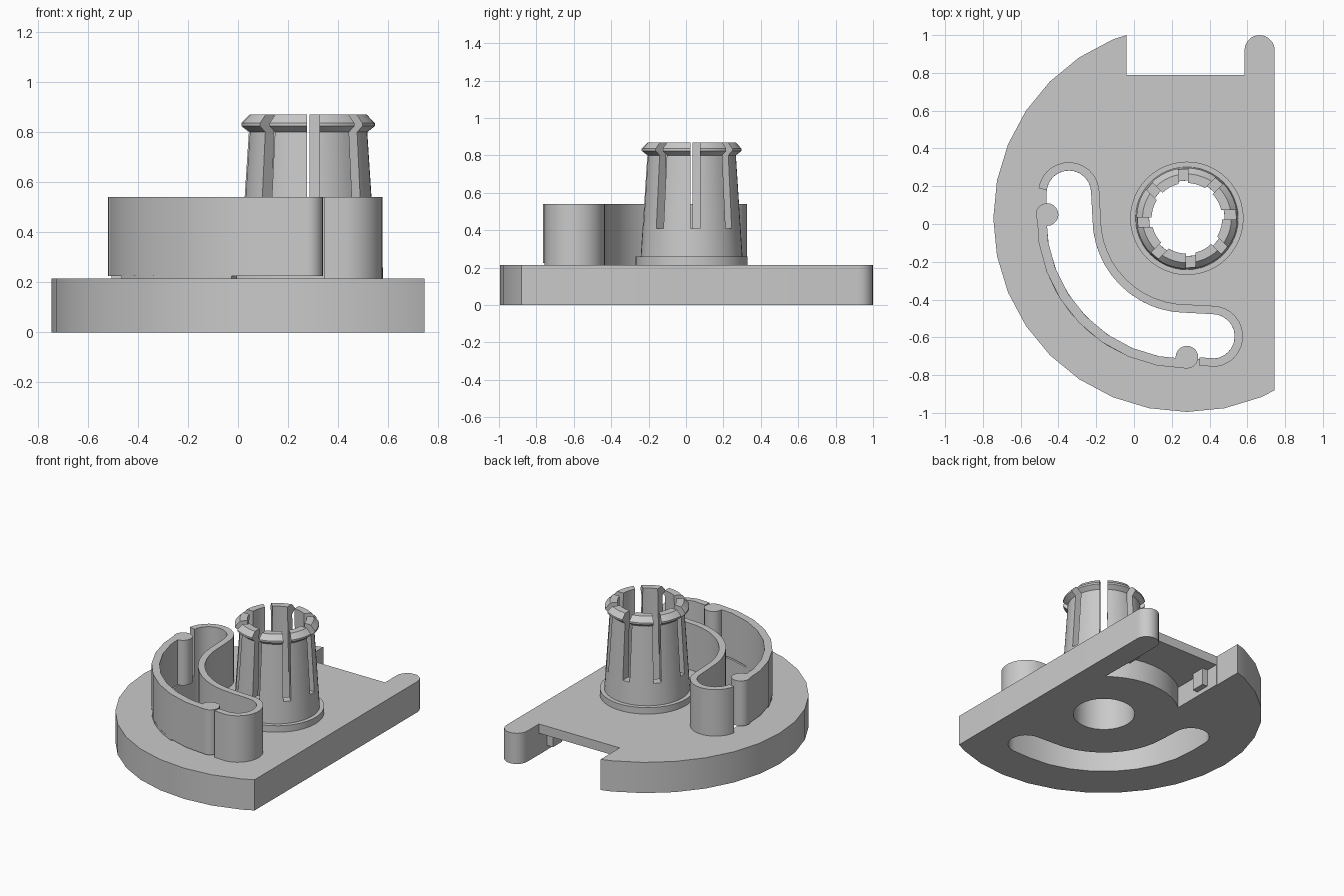
import bpy, bmesh
from math import cos, sin, pi, radians, hypot
from mathutils import Matrix

cube = bpy.data.objects.get("Cube")
if cube:
    bpy.data.objects.remove(cube)

CX, CY = 0.28, 0.03      # hub axis
PLATE_TOP, WALL_TOP = 0.215, 0.54

grey = bpy.data.materials.new("plain_grey")
grey.use_nodes = True
colour = (0.59, 0.59, 0.59, 1)
grey.diffuse_color = colour
grey.node_tree.nodes["Principled BSDF"].inputs["Base Color"].default_value = colour


def arc(x, y, r, a0, a1, n):
    """Points along an arc, angles in degrees."""
    return [(x + r * cos(radians(a0 + (a1 - a0) * i / n)),
             y + r * sin(radians(a0 + (a1 - a0) * i / n))) for i in range(n + 1)]


def make(name, bm):
    bmesh.ops.recalc_face_normals(bm, faces=bm.faces)
    mesh = bpy.data.meshes.new(name)
    bm.to_mesh(mesh)
    bm.free()
    mesh.materials.append(grey)
    obj = bpy.data.objects.new(name, mesh)
    bpy.context.collection.objects.link(obj)
    return obj


def prism(name, pts, z0, z1):
    """Closed solid with the outline as its bottom and top."""
    bm = bmesh.new()
    low = [bm.verts.new((x, y, z0)) for x, y in pts]
    high = [bm.verts.new((x, y, z1)) for x, y in pts]
    bm.faces.new(low[::-1])
    bm.faces.new(high)
    for i in range(len(pts)):
        j = (i + 1) % len(pts)
        bm.faces.new((low[i], low[j], high[j], high[i]))
    return make(name, bm)


def box(name, x0, x1, y0, y1, z0, z1):
    return prism(name, [(x0, y0), (x1, y0), (x1, y1), (x0, y1)], z0, z1)


def disc(r, x=CX, y=CY, n=32):
    return arc(x, y, r, 0, 360, n)[:-1]


def ribbon(path, width):
    """Closed outline of a strip following a path."""
    left, right = [], []
    for i, (x, y) in enumerate(path):
        ax, ay = path[max(i - 1, 0)]
        bx, by = path[min(i + 1, len(path) - 1)]
        d = hypot(bx - ax, by - ay)
        nx, ny = (ay - by) / d * width / 2, (bx - ax) / d * width / 2
        left.append((x + nx, y + ny))
        right.append((x - nx, y - ny))
    return left + right[::-1]


def mirrored(pts):
    """Mirror across the diagonal through the hub, reversing the order."""
    return [(CX + y - CY, CY + x - CX) for x, y in reversed(pts)]


def cut(obj, cutter):
    mod = obj.modifiers.new("cut", "BOOLEAN")
    mod.operation, mod.solver, mod.object = "DIFFERENCE", "EXACT", cutter
    bpy.context.view_layer.objects.active = obj
    bpy.ops.object.modifier_apply(modifier=mod.name)
    bpy.data.objects.remove(cutter)


# Base plate: clipped disc with a notch and a rounded tab
rim = arc(CX, CY, 1.025, 292.5, 112.5, 16)
outline = [(0.745, -0.88)] + rim + [(-0.04, 1.0), (-0.04, 0.79), (0.585, 0.79)]
outline += arc(0.665, 0.92, 0.08, 180, 0, 10)
plate = prism("base_plate", outline, 0, PLATE_TOP)
cut(plate, prism("bore_cutter", disc(0.2), -0.1, 0.4))

# Curved slot through the plate, with rounded ends
HX, HY = CX - 0.625, CY + 0.135
hook_in = arc(HX, HY, 0.118, 0, 180, 12)
slot = arc(CX, CY, 0.745, 180, 270, 8) + mirrored(hook_in)
slot += arc(CX, CY, 0.5, 270, 180, 10) + hook_in
cut(plate, prism("slot_cutter", slot, -0.1, 0.4))

# Channel under the plate from the hub boss to the notch
channel = arc(CX, CY, 0.49, 51, 130, 10) + [(-0.035, 0.85), (0.583, 0.85)]
cut(plate, prism("channel_cutter", channel, -0.1, 0.15))

# Small ribs on the channel walls
ribs = [box("channel_rib_left", 0.54, 0.6, 0.6, 0.7, 0.03, 0.16),
        box("channel_rib_right", -0.05, 0.005, 0.6, 0.7, 0.03, 0.16)]

# Hub: lathed collar and tapered collet with a snap lip
profile = [(0.2, 0.2), (0.3, 0.2), (0.3, 0.26), (0.272, 0.26), (0.237, 0.8),
           (0.267, 0.824), (0.267, 0.836), (0.235, 0.87), (0.187, 0.87), (0.2, 0.42)]
bm = bmesh.new()
SEG = 48
rings = [[bm.verts.new((CX + r * cos(2 * pi * s / SEG), CY + r * sin(2 * pi * s / SEG), z))
          for r, z in profile] for s in range(SEG)]
for s in range(SEG):
    a, b = rings[s], rings[(s + 1) % SEG]
    for i in range(len(profile)):
        j = (i + 1) % len(profile)
        bm.faces.new((a[i], b[i], b[j], a[j]))
hub = make("hub_collet", bm)

# Eight slits, each to one side of its radius, split the collet into fingers
for k in range(8):
    slit = box("slit_cutter", 0.1, 0.4, -0.005, 0.045, 0.41, 1.0)
    turn = Matrix.Rotation(radians(45 * k), 4, "Z")
    slit.data.transform(Matrix.Translation((CX, CY, 0)) @ turn)
    cut(hub, slit)

# Inner spring wall: hook, arc round the hub, mirrored hook with a longer tip
hook = arc(HX, HY, 0.14, 172, 0, 14)
path = hook + arc(CX, CY, 0.478, 180, 270, 12) + mirrored(hook) + [(0.345, -0.728)]
inner_wall = prism("inner_spring_wall", ribbon(path, 0.044), 0.2, WALL_TOP)

# Outer spring arm, free at both ends, on a shorter foot
arm = prism("outer_spring_arm", ribbon(arc(CX, CY, 0.77, 178, 270, 8), 0.05), 0.225, WALL_TOP)
foot = prism("outer_arm_foot", ribbon(arc(CX, CY, 0.77, 200, 247.5, 5), 0.05), 0.2, 0.23)
knobs = [prism("arm_knob_" + side, disc(0.06, x, y, 20), 0.225, WALL_TOP)
         for side, x, y in (("back", CX - 0.74, CY + 0.02), ("front", CX, CY - 0.735))]

# Smooth the round surfaces, keep hard edges
bpy.ops.object.select_all(action="DESELECT")
for obj in [plate, hub, inner_wall, arm, foot] + ribs + knobs:
    obj.select_set(True)
bpy.context.view_layer.objects.active = plate
bpy.ops.object.shade_smooth_by_angle(angle=radians(30))
